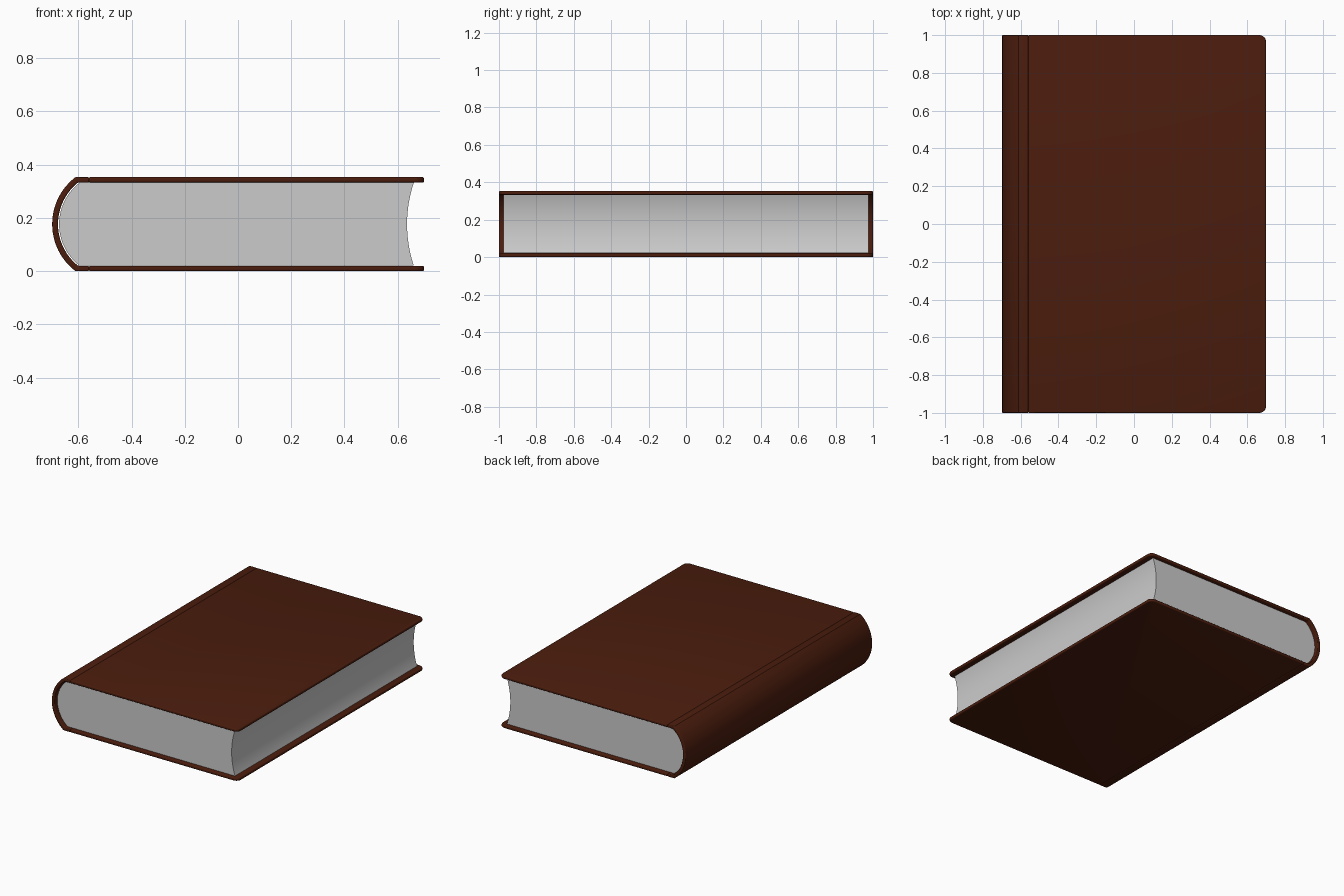
import bpy, bmesh, math

if "Cube" in bpy.data.objects:
    bpy.data.objects.remove(bpy.data.objects["Cube"])

MID = 0.1765          # half height of the book
T = 0.02              # board thickness
CX = -0.476           # centre of the spine arc

leather = bpy.data.materials.new("brown_leather")
leather.diffuse_color = (0.07, 0.012, 0.004, 1)
leather.use_nodes = True
leather.node_tree.nodes["Principled BSDF"].inputs["Base Color"].default_value = leather.diffuse_color


def arc(cx, r, half, n=24):
    """Arc bulging to -x, from top to bottom, cut at +-half height."""
    a = math.asin(half / r)
    return [(cx - r * math.cos(a - 2 * a * i / n), MID + r * math.sin(a - 2 * a * i / n))
            for i in range(n + 1)]


def finish(name, bm, bevel=0, mat=None):
    bmesh.ops.recalc_face_normals(bm, faces=bm.faces)
    me = bpy.data.meshes.new(name)
    bm.to_mesh(me)
    bm.free()
    ob = bpy.data.objects.new(name, me)
    bpy.context.collection.objects.link(ob)
    if mat:
        me.materials.append(mat)
    bpy.context.view_layer.objects.active = ob
    ob.select_set(True)
    if bevel:
        b = ob.modifiers.new("bevel", 'BEVEL')
        b.width, b.segments = bevel, 3
        b.limit_method, b.angle_limit = 'ANGLE', math.radians(40)
        bpy.ops.object.modifier_apply(modifier=b.name)
    bpy.ops.object.shade_smooth_by_angle(angle=math.radians(35))
    ob.select_set(False)
    return ob


def extrude(points, direction, to3d):
    bm = bmesh.new()
    f = bm.faces.new([bm.verts.new(to3d(*p)) for p in points])
    ext = bmesh.ops.extrude_face_region(bm, geom=[f])
    bmesh.ops.translate(bm, vec=direction,
                        verts=[v for v in ext["geom"] if isinstance(v, bmesh.types.BMVert)])
    return bm


# page block: rounded back, hollow fore edge
back = arc(CX, 0.196, MID - T - 0.001)
fore = [(x, z) for x, z in reversed(arc(0.635 + 0.493, 0.493, MID - T - 0.001))]
finish("pages", extrude(back + fore, (0, 1.95, 0), lambda x, z: (x, -0.975, z)))

# spine: C-shaped shell with short flat flaps up to the hinge groove
outer = arc(CX, 0.222, MID)
inner = arc(CX, 0.200, MID - T)
flap = -0.5595
shell = ([(flap, 2 * MID)] + outer + [(flap, 0)]
         + [(flap, T)] + inner[::-1] + [(flap, 2 * MID - T)])
finish("spine", extrude(shell, (0, 2, 0), lambda x, z: (x, -1, z)), 0.005, leather)

# cover boards with rounded fore-edge corners
x0, x1, r = -0.5605, 0.699, 0.035
corner = [(x1 - r + r * math.cos(a), 1 - r + r * math.sin(a))
          for a in (math.pi / 2 * i / 6 for i in range(7))]
outline = [(x0, 1)] + corner[::-1] + [(x, -y) for x, y in corner] + [(x0, -1)]
for name, z in (("bottom_cover", 0), ("top_cover", 2 * MID - T)):
    finish(name, extrude(outline, (0, 0, T), lambda x, y: (x, y, z)), 0.006, leather)
